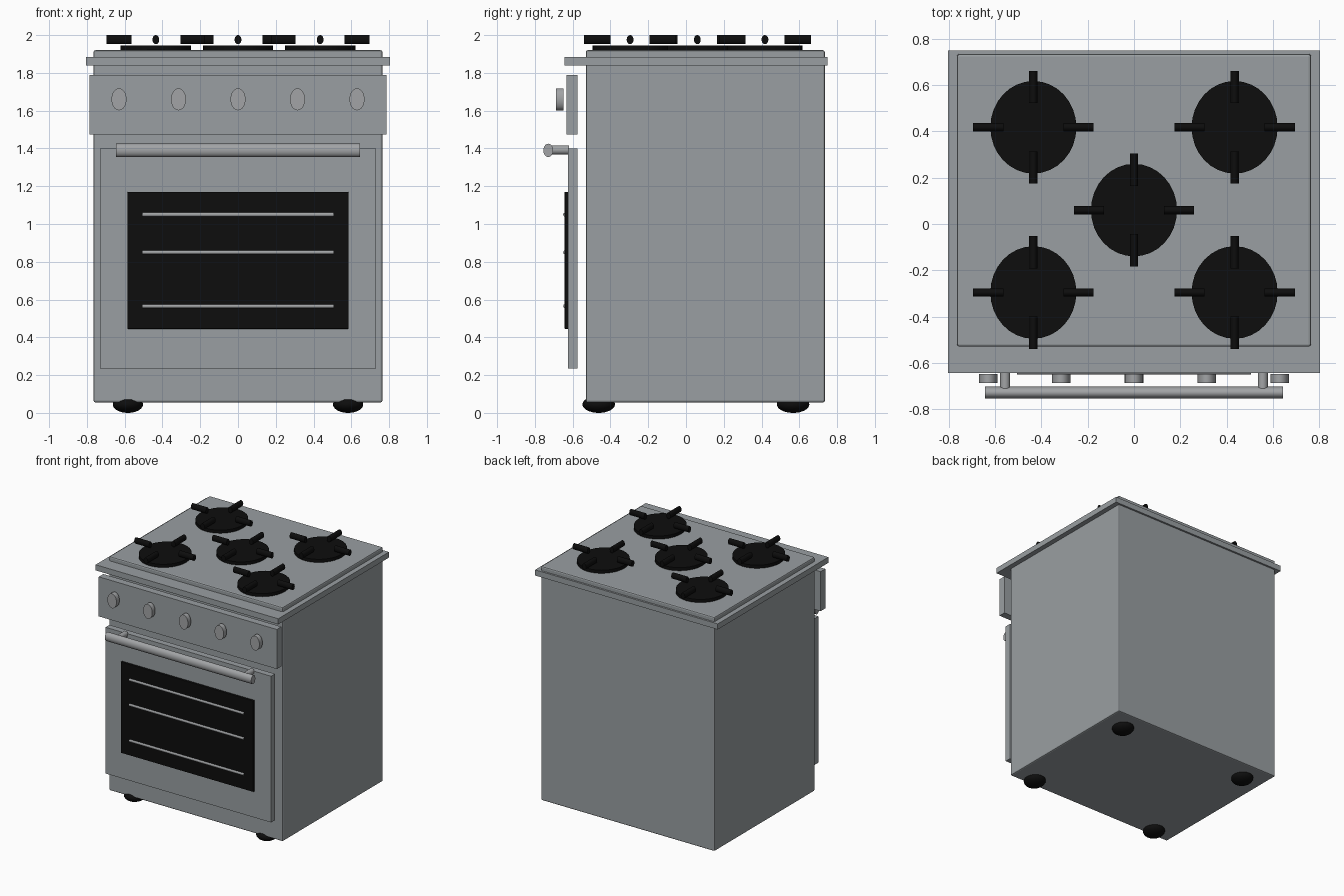
import bpy
import math

cube = bpy.data.objects.get("Cube")
if cube:
    bpy.data.objects.remove(cube, do_unlink=True)


def material(name, rgb):
    m = bpy.data.materials.new(name)
    m.use_nodes = True
    m.diffuse_color = (*rgb, 1)
    m.node_tree.nodes["Principled BSDF"].inputs["Base Color"].default_value = (*rgb, 1)
    return m


STEEL = material("brushed steel", (0.32, 0.345, 0.36))
TRIM = material("light metal", (0.36, 0.37, 0.38))
BLACK = material("black enamel", (0.004, 0.004, 0.004))


def finish(name, mat, bevel=0, smooth=True):
    ob = bpy.context.object
    ob.name = name
    bpy.ops.object.transform_apply(location=False, rotation=True, scale=True)
    ob.data.materials.append(mat)
    if bevel:
        mod = ob.modifiers.new("rounded edges", "BEVEL")
        mod.width = bevel
        mod.segments = 2
    if smooth:
        bpy.ops.object.shade_smooth_by_angle(angle=math.radians(40))
    return ob


def box(name, mat, x, y, z, bevel=0):
    """Box from (min, max) ranges on each axis."""
    bpy.ops.mesh.primitive_cube_add(size=1, location=[sum(r) / 2 for r in (x, y, z)])
    bpy.context.object.scale = [r[1] - r[0] for r in (x, y, z)]
    return finish(name, mat, bevel, smooth=False)


def rod(name, mat, centre, axis, length, radii):
    """Oval cylinder; radii are the two cross-section radii, the second is vertical
    for lying rods."""
    rot = {"x": (0, math.pi / 2, 0), "y": (math.pi / 2, 0, 0), "z": (0, 0, 0)}[axis]
    a, b = radii
    bpy.ops.mesh.primitive_cylinder_add(vertices=32, radius=1, depth=1,
                                        location=centre, rotation=rot)
    bpy.context.object.scale = (b, a, length) if axis == "x" else (a, b, length)
    return finish(name, mat)


# Cabinet and overhanging worktop rim
box("cabinet", STEEL, (-0.765, 0.765), (-0.53, 0.735), (0.055, 1.92), bevel=0.01)
box("worktop_rim", STEEL, (-0.805, 0.805), (-0.643, 0.75), (1.84, 1.885))

# Control panel with knobs
box("control_panel", STEEL, (-0.785, 0.785), (-0.632, -0.574), (1.475, 1.79))
for i in range(5):
    rod(f"knob_{i + 1}", TRIM, ((i - 2) * 0.315, -0.668, 1.66), "y", 0.038, (0.04, 0.058))

# Oven door, window and rack bars
box("oven_door", STEEL, (-0.73, 0.73), (-0.625, -0.575), (0.235, 1.4))
box("oven_window", BLACK, (-0.585, 0.585), (-0.643, -0.62), (0.445, 1.17), bevel=0.004)
for i, z in enumerate((0.565, 0.85, 1.05)):
    rod(f"rack_bar_{i + 1}", TRIM, (0, -0.642, z), "x", 1.01, (0.008, 0.01))

# Door handle on two posts
rod("door_handle", TRIM, (0, -0.729, 1.39), "x", 1.29, (0.026, 0.035))
for side, s in (("left", 1), ("right", -1)):
    rod(f"{side}_handle_post", TRIM, (s * 0.557, -0.668, 1.392), "y", 0.096, (0.022, 0.024))

# Burners: oval plate with four pan supports
burners = [(x, y) for x in (-0.435, 0.435) for y in (-0.296, 0.418)] + [(0, 0.06)]
for i, (x, y) in enumerate(burners):
    n = f"burner_{i + 1}"
    rod(n + "_plate", BLACK, (x, y, 1.93), "z", 0.03, (0.186, 0.2))
    for s in (-1, 1):
        rod(f"{n}_support_x{s:+d}", BLACK, (x + s * 0.195, y, 1.976), "x", 0.13, (0.018, 0.024))
        rod(f"{n}_support_y{s:+d}", BLACK, (x, y + s * 0.174, 1.976), "y", 0.14, (0.018, 0.024))

# Rounded feet
for side, x in (("left", 0.583), ("right", -0.583)):
    for end, y in (("front", -0.462), ("back", 0.567)):
        bpy.ops.mesh.primitive_uv_sphere_add(segments=32, ring_count=16, radius=1,
                                             location=(x, y, 0.045))
        bpy.context.object.scale = (0.08, 0.086, 0.045)
        finish(f"{end}_{side}_foot", BLACK)
